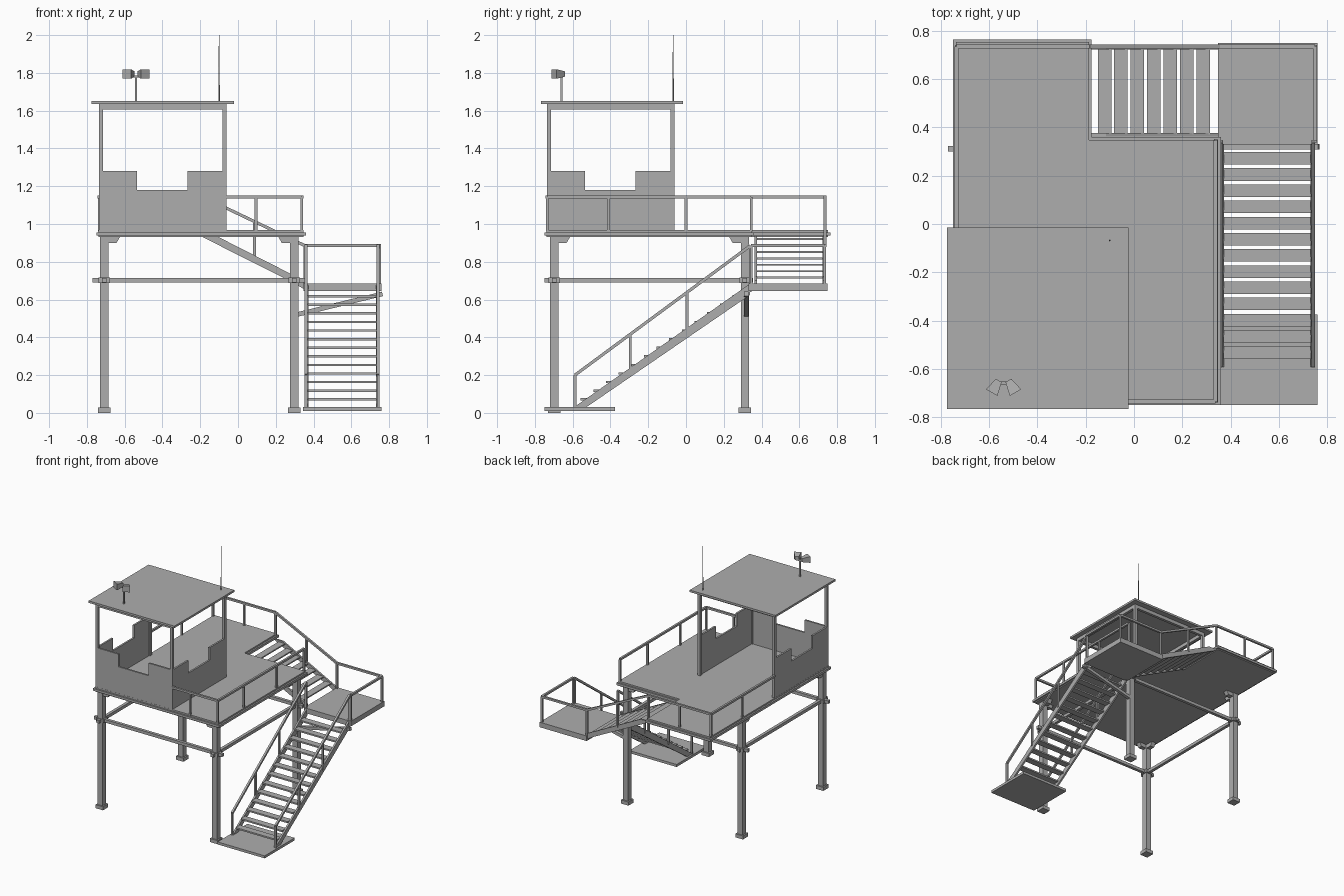
import bpy, bmesh, math
from mathutils import Vector

if "Cube" in bpy.data.objects:
    bpy.data.objects.remove(bpy.data.objects["Cube"])

grey = bpy.data.materials.new("plain_grey")
grey.diffuse_color = (0.42, 0.42, 0.42, 1)
grey.use_nodes = True
grey.node_tree.nodes["Principled BSDF"].inputs["Base Color"].default_value = grey.diffuse_color


def finish(name, bm):
    bmesh.ops.recalc_face_normals(bm, faces=bm.faces[:])
    me = bpy.data.meshes.new(name)
    bm.to_mesh(me)
    bm.free()
    ob = bpy.data.objects.new(name, me)
    bpy.context.collection.objects.link(ob)
    me.materials.append(grey)
    return ob


def add_box(bm, x0, x1, y0, y1, z0, z1):
    vs = bmesh.ops.create_cube(bm, size=1)['verts']
    for v in vs:
        v.co = Vector((x1 if v.co.x > 0 else x0, y1 if v.co.y > 0 else y0, z1 if v.co.z > 0 else z0))


def boxes(name, *items):
    bm = bmesh.new()
    for b in items:
        add_box(bm, *b)
    return finish(name, bm)


def add_prism(bm, pts, off):
    off = Vector(off)
    a = [bm.verts.new(p) for p in pts]
    b = [bm.verts.new(Vector(p) + off) for p in pts]
    n = len(pts)
    bm.faces.new(a)
    bm.faces.new(b[::-1])
    for i in range(n):
        bm.faces.new((a[i], a[(i + 1) % n], b[(i + 1) % n], b[i]))


def prisms(name, *items):
    bm = bmesh.new()
    for pts, off in items:
        add_prism(bm, pts, off)
    return finish(name, bm)


def add_bar(bm, p, q, w=0.016):
    """Square bar between two points."""
    p, q = Vector(p), Vector(q)
    d = (q - p).normalized()
    up = Vector((0, 0, 1)) if abs(d.z) < 0.95 else Vector((0, 1, 0))
    s = d.cross(up).normalized() * w / 2
    t = s.cross(d).normalized() * w / 2
    add_prism(bm, [p + s + t, p - s + t, p - s - t, p + s - t], q - p)


def bars(name, pairs, w=0.016):
    bm = bmesh.new()
    for p, q in pairs:
        add_bar(bm, p, q, w)
    return finish(name, bm)


LX, LY = (-0.708, 0.297), (-0.697, 0.312)

# legs, feet, top brackets
for i, x in enumerate(LX):
    for j, y in enumerate(LY):
        tag = f"{('left', 'right')[i]}_{('front', 'back')[j]}"
        boxes(f"leg_{tag}", (x - .022, x + .022, y - .022, y + .022, 0.01, 0.94))
        boxes(f"foot_{tag}", (x - .033, x + .033, y - .033, y + .033, 0, 0.028))
        sx, sy = (1, -1)[i], (1, -1)[j]
        w = .018
        px = [(x + sx * a, y - w, z) for a, z in ((0, .935), (.085, .935), (.065, .9), (0, .9))]
        py = [(x - w, y + sy * a, z) for a, z in ((0, .935), (.085, .935), (.065, .9), (0, .9))]
        prisms(f"bracket_{tag}", (px, (0, 2 * w, 0)), (py, (2 * w, 0, 0)))
        boxes(f"joint_{tag}", (x - .03, x + .03, y - .03, y + .03, .688, .716))

# horizontal ring beams
boxes("cross_beams",
      *[(-.77, .355, y - .012, y + .012, .69, .714) for y in LY],
      *[(x - .012, x + .012, -.75, .355, .69, .714) for x in LX])


# L-shaped deck
def deck_outline(g, z):
    return [(-.75 + g, -.75 + g, z), (.36 - g, -.75 + g, z), (.36 - g, .36 - g, z),
            (-.175 - g, .36 - g, z), (-.175 - g, .765 - g, z), (-.75 + g, .765 - g, z)]


prisms("deck_frame", (deck_outline(0, .938), (0, 0, .018)))
prisms("deck_floor", (deck_outline(.012, .93), (0, 0, .038)))

# cabin walls with notched tops, open at the back
C0, C1, T = -.737, -.06, .014
prof = [(C0, .965), (C1, .965), (C1, 1.28), (-.268, 1.28), (-.268, 1.18),
        (-.535, 1.18), (-.535, 1.28), (C0, 1.28)]
prisms("cabin_front_wall", ([(a, C0, z) for a, z in prof], (0, T, 0)))
prisms("cabin_left_wall", ([(C0, a, z) for a, z in prof], (T, 0, 0)))
prisms("cabin_right_wall", ([(C1 - T, a, z) for a, z in prof], (T, 0, 0)))

# cabin posts, top frame and roof
P = .022
ends = ((C0, C0 + P), (C1 - P, C1))
boxes("cabin_posts", *[(*a, *b, .965, 1.61) for a in ends for b in ends])
boxes("cabin_top_frame", *[(C0, C1, *b, 1.607, 1.637) for b in ends],
      *[(*b, C0, C1, 1.607, 1.637) for b in ends])
boxes("roof", (-.775, -.022, -.767, -.015, 1.635, 1.651))

# antenna
bm = bmesh.new()
bmesh.ops.create_cone(bm, cap_ends=True, segments=8, radius1=.004, radius2=.0015, depth=.35)
bmesh.ops.translate(bm, verts=bm.verts[:], vec=(-.1, -.068, 1.825))
finish("antenna", bm)

# twin loudspeakers on a pole
bars("speaker_pole", [((-.54, -.66, 1.65), (-.54, -.66, 1.78))], .011)
boxes("speaker_mount", (-.57, -.51, -.665, -.652, 1.775, 1.787))
for side in (-1, 1):
    bm = bmesh.new()
    d = Vector((side * .5, -.86, 0)).normalized()
    s = Vector((-d.y, d.x, 0))
    c = Vector((-.54 + side * .02, -.648, 1.794))
    rings = [[bm.verts.new(c + d * t + s * a * w + Vector((0, 0, b * h)))
              for a, b in ((-1, -1), (1, -1), (1, 1), (-1, 1))]
             for t, w, h in ((0, .014, .014), (.058, .027, .025))]
    bm.faces.new(rings[0])
    bm.faces.new(rings[1])
    for k in range(4):
        bm.faces.new((rings[0][k], rings[0][(k + 1) % 4], rings[1][(k + 1) % 4], rings[1][k]))
    finish("speaker_horn_" + ("left" if side < 0 else "right"), bm)


# railings: path of top rail plus posts
def railing(name, path, posts):
    bars(name + "_rail", list(zip(path, path[1:])))
    bars(name + "_posts", [((x, y, z0), (x, y, z1)) for x, y, z0, z1 in posts], .014)


RT, D = 1.143, .96
railing("deck_right", [(-.06, -.735, RT), (.338, -.735, RT), (.338, .345, RT)],
        [(x, y, D, RT) for x, y in ((.095, -.735), (.338, -.735), (.338, -.41), (.338, 0), (.338, .345))])
railing("deck_left", [(-.735, -.06, RT), (-.735, .735, RT), (-.185, .735, RT)],
        [(x, y, D, RT) for x, y in ((-.735, .345), (-.735, .735), (-.46, .735), (-.185, .735))])
railing("upper_stair", [(-.185, .735, RT), (.355, .735, .885)],
        [(.087, .735, .82, 1.015)])
railing("landing", [(.355, .735, .885), (.75, .735, .885), (.75, .345, .885)],
        [(.355, .735, .66, .885), (.75, .735, .66, .885), (.75, .345, .66, .885)])
for n, x in (("left", .36), ("right", .742)):
    railing("lower_stair_" + n, [(x, -.588, .2), (x, .34, .885)],
            [(x, -.588, .03, .2), (x, -.295, .22, .415), (x, .005, .42, .635), (x, .34, .64, .885)])

# landing platform and its struts
boxes("landing", (.348, .76, .33, .75, .645, .685))
bars("landing_struts", [((.31, .32, .52), (.765, .32, .63))], .024)

# upper flight, running along x
up = [(-.2, .937), (-.115, .937), (.35, .7), (.35, .655), (.3, .685)]
prisms("upper_stringers", *[([(x, y, z) for x, z in up], (0, .014, 0)) for y in (.362, .722)])
boxes("upper_treads", *[(-.15 + i * .068, -.094 + i * .068, .37, .728, .915 - i * .034, .925 - i * .034)
                        for i in range(7)])

# lower flight, running along y
low = [(-.6, .025), (-.535, .025), (.34, .625), (.34, .685)]
prisms("lower_stringers", *[([(x, y, z) for y, z in low], (.014, 0, 0)) for x in (.358, .73)])
boxes("lower_treads", *[(.37, .732, .246 - i * .067, .298 - i * .067, .612 - i * .0455, .624 - i * .0455)
                        for i in range(13)])

# ground slab below the stair
boxes("ground_slab", (.345, .76, -.75, -.375, .01, .03))
